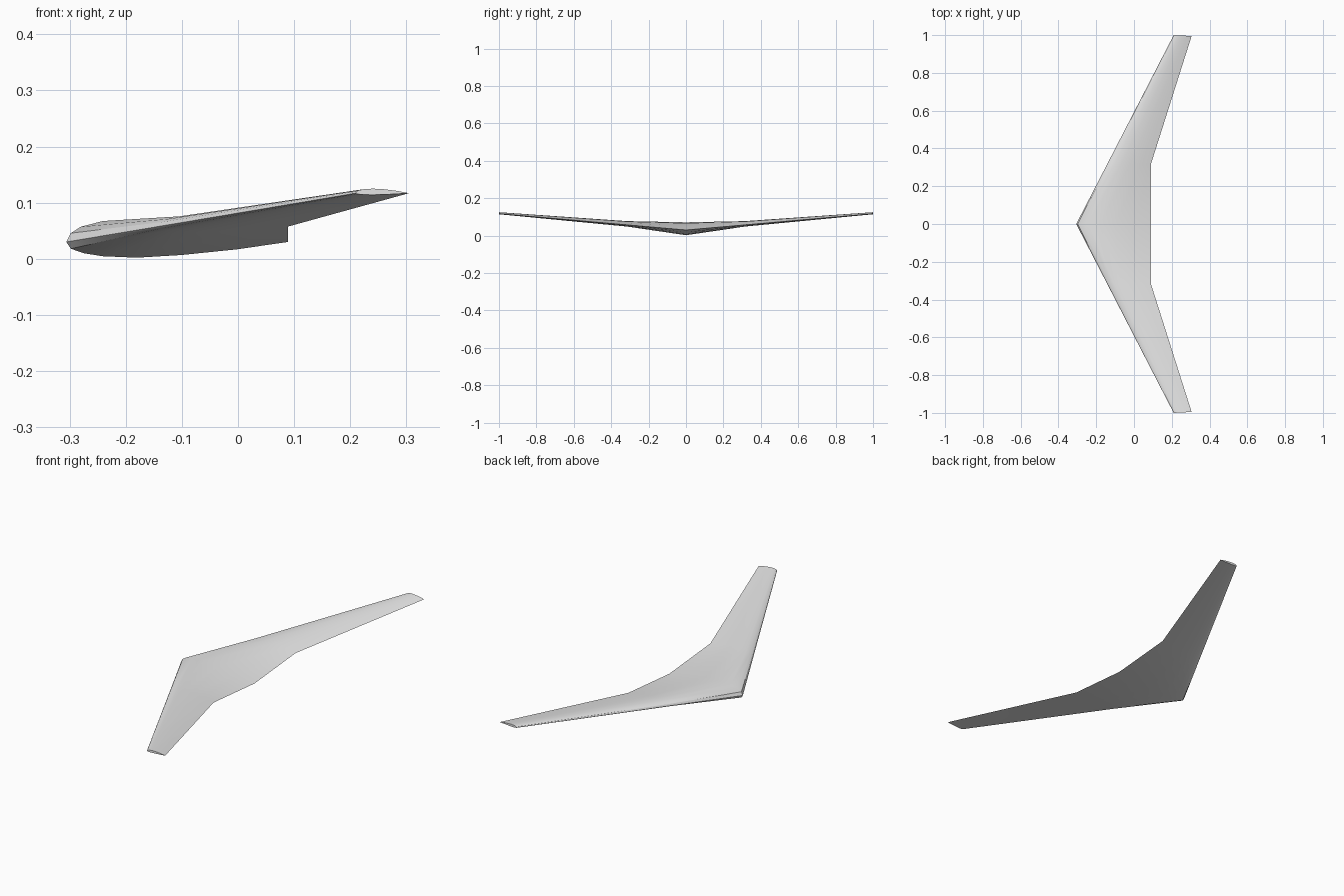
import bpy
import bmesh

cube = bpy.data.objects.get("Cube")
if cube:
    bpy.data.objects.remove(cube, do_unlink=True)

# Single plain grey finish
grey = bpy.data.materials.new("light_grey")
grey.use_nodes = True
grey.diffuse_color = (0.8, 0.8, 0.8, 1)
grey.node_tree.nodes["Principled BSDF"].inputs["Base Color"].default_value = (0.8, 0.8, 0.8, 1)

# Airfoil: chord fraction and share of the maximum height
PROFILE = [(0.02, 0.38), (0.065, 0.66), (0.165, 0.91), (0.32, 1.0),
           (0.52, 0.88), (0.77, 0.5)]
LOWER = [(0.02, 0.43), (0.08, 0.72), (0.165, 0.91), (0.32, 1.0),
         (0.52, 0.83), (0.77, 0.47)]

# Stations: y, leading edge x, trailing edge x, height above, depth below
ROOT = (0.0, -0.306, 0.089, 0.041, 0.028)
KINK = (0.315, -0.143, 0.089, 0.020, 0.009)
TIP = (1.0, 0.21, 0.305, 0.008, 0.003)


def section(bm, station, side):
    """Closed airfoil loop, from nose over the top to the tail and back."""
    y, lead, trail, up, down = station
    points = [(0, 0)] + [(t, h * up) for t, h in PROFILE]
    points += [(1, 0)] + [(t, -h * down) for t, h in reversed(LOWER)]
    loop = []
    for t, h in points:
        span = y - (0.005 * t if y == 1.0 else 0)
        loop.append(bm.verts.new((lead + t * (trail - lead), side * span,
                                  0.03 + 0.087 * y + h)))
    return loop


# Wing skin lofted from tip to tip
bm = bmesh.new()
loops = [section(bm, s, side) for s, side in
         ((TIP, -1), (KINK, -1), (ROOT, 1), (KINK, 1), (TIP, 1))]
for a, b in zip(loops, loops[1:]):
    for i in range(len(a)):
        j = (i + 1) % len(a)
        bm.faces.new((a[i], a[j], b[j], b[i]))

# Flat tip caps
bm.faces.new(loops[0])
bm.faces.new(loops[-1])
bmesh.ops.recalc_face_normals(bm, faces=bm.faces)

mesh = bpy.data.meshes.new("swept_wing")
bm.to_mesh(mesh)
bm.free()
mesh.materials.append(grey)
wing = bpy.data.objects.new("swept_wing", mesh)
bpy.context.collection.objects.link(wing)

# Smooth skin, crisp nose and tail
bpy.ops.object.select_all(action="DESELECT")
wing.select_set(True)
bpy.context.view_layer.objects.active = wing
bpy.ops.object.shade_smooth_by_angle(angle=0.52)
